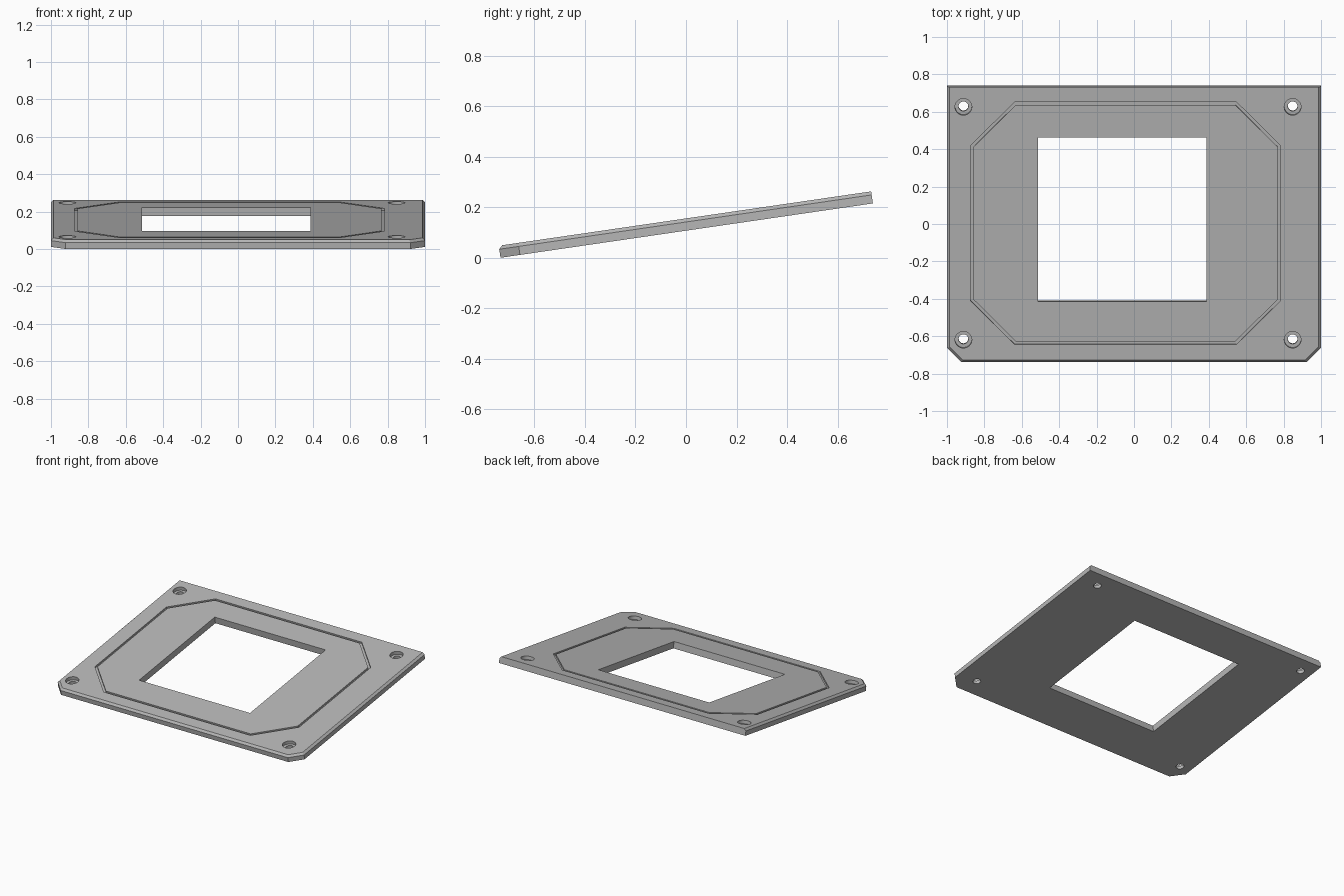
import bpy, bmesh, math
from mathutils import Matrix

cube = bpy.data.objects.get("Cube")
if cube:
    bpy.data.objects.remove(cube)

TILT = math.radians(8.3)
LENGTH, THICK, BEVEL = 1.489, 0.048, 0.014
FRONT_Y = -0.734                      # world y of the lower front edge
MITRE = 2 - math.sqrt(2)              # how a 45 degree corner cut shrinks when inset

grey = bpy.data.materials.new("plain grey")
grey.use_nodes = True
grey.diffuse_color = (0.47, 0.47, 0.47, 1)
grey.node_tree.nodes["Principled BSDF"].inputs["Base Color"].default_value = grey.diffuse_color


def on_plate(y):
    """Distance along the sloping plate for a y on its upper surface."""
    return (y - FRONT_Y + THICK * math.sin(TILT)) / math.cos(TILT)


def make_object(name, bm):
    bmesh.ops.recalc_face_normals(bm, faces=bm.faces[:])
    mesh = bpy.data.meshes.new(name)
    bm.to_mesh(mesh)
    bm.free()
    mesh.materials.append(grey)
    obj = bpy.data.objects.new(name, mesh)
    bpy.context.collection.objects.link(obj)
    return obj


def loft(name, loops, closed=False):
    """Skin a stack of outlines; cap the ends, or join last to first."""
    bm = bmesh.new()
    rings = [[bm.verts.new((x, y, z)) for x, y in pts] for pts, z in loops]
    pairs = list(zip(rings, rings[1:]))
    if closed:
        pairs.append((rings[-1], rings[0]))
    else:
        bm.faces.new(rings[0])
        bm.faces.new(rings[-1])
    for a, b in pairs:
        for i in range(len(a)):
            j = (i + 1) % len(a)
            bm.faces.new((a[i], a[j], b[j], b[i]))
    return make_object(name, bm)


def plate_outline(d):
    w, c = 1 - d, 0.078 - MITRE * d
    return [(-w + c, d), (w - c, d), (w, d + c), (w, LENGTH), (-w, LENGTH), (-w, d + c)]


def octagon(d):
    x0, x1 = -0.874 + d, 0.784 - d
    y0, y1 = on_plate(-0.643) + d, on_plate(0.651) - d
    c = 0.235 - MITRE * d
    return [(x0 + c, y0), (x1 - c, y0), (x1, y0 + c), (x1, y1 - c),
            (x1 - c, y1), (x0 + c, y1), (x0, y1 - c), (x0, y0 + c)]


def circle(x, y, r, n=32):
    return [(x + r * math.cos(math.tau * i / n), y + r * math.sin(math.tau * i / n))
            for i in range(n)]


# Plate with clipped front corners and a bevel on every top edge but the back
plate = loft("mounting_plate", [(plate_outline(0), 0),
                                (plate_outline(0), THICK - BEVEL),
                                (plate_outline(BEVEL), THICK)])

# Rectangular window
wy0, wy1 = on_plate(-0.415), on_plate(0.462)
window = [(-0.512, wy0), (0.388, wy0), (0.388, wy1), (-0.512, wy1)]
cutters = [loft("window_cutter", [(window, -0.1), (window, 0.1)])]

# Shallow eight-sided groove
floor, above = THICK - 0.012, THICK + 0.05
cutters.append(loft("groove_cutter", [(octagon(0), floor), (octagon(0), above),
                                      (octagon(0.016), above), (octagon(0.016), floor)], True))

# Counterbored screw holes
for x in (-0.912, 0.848):
    for y in (-0.619, 0.626):
        small, big = (circle(x, on_plate(y), r) for r in (0.026, 0.045))
        cutters.append(loft("hole_cutter", [(small, -0.1), (small, THICK / 2),
                                            (big, THICK / 2), (big, above)]))

# Cut everything, then discard the cutters
for cutter in cutters:
    cutter.hide_render = True
    mod = plate.modifiers.new(cutter.name, 'BOOLEAN')
    mod.operation, mod.solver, mod.object = 'DIFFERENCE', 'EXACT', cutter
bpy.context.view_layer.update()
graph = bpy.context.evaluated_depsgraph_get()
cut_mesh = bpy.data.meshes.new_from_object(plate.evaluated_get(graph))
plate.modifiers.clear()
plate.data = cut_mesh
for cutter in cutters:
    bpy.data.objects.remove(cutter)

# Tilt the plate up toward the back
cut_mesh.transform(Matrix.Translation((0, FRONT_Y, 0)) @ Matrix.Rotation(TILT, 4, 'X'))
cut_mesh.materials.clear()
cut_mesh.materials.append(grey)
for poly in cut_mesh.polygons:
    poly.material_index = 0

bpy.ops.object.select_all(action='DESELECT')
plate.select_set(True)
bpy.context.view_layer.objects.active = plate
bpy.ops.object.shade_smooth_by_angle(angle=math.radians(30))
